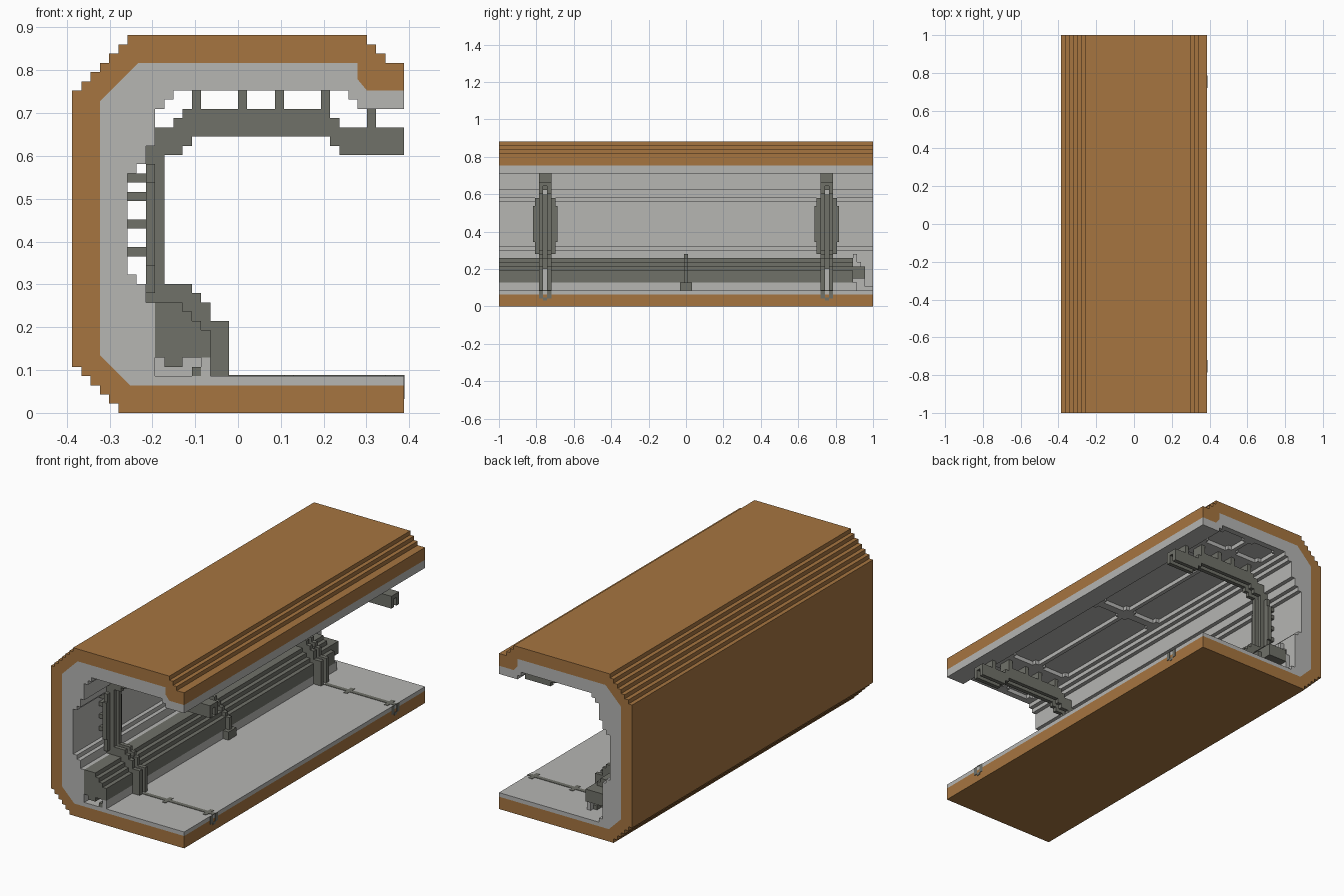
import bpy, bmesh

old = bpy.data.objects.get("Cube")
if old:
    bpy.data.objects.remove(old, do_unlink=True)

V = 2 / 93          # grid unit: section is 36 x 41 units, 93 long
END = 46.5


def material(name, rgb):
    m = bpy.data.materials.new(name)
    m.diffuse_color = (*rgb, 1)
    m.use_nodes = True
    m.node_tree.nodes["Principled BSDF"].inputs["Base Color"].default_value = (*rgb, 1)
    return m


BROWN = material("brown shell", (0.381, 0.178, 0.051))
LIGHT = material("light grey lining", (0.465, 0.465, 0.45))
DARK = material("dark grey metal", (0.162, 0.165, 0.141))


def extrude(name, points, y0, y1, mat):
    """Extrude an (x, z) section along y; all values in grid units."""
    bm = bmesh.new()
    face = bm.faces.new([bm.verts.new((x * V, y0 * V, z * V)) for x, z in points])
    moved = bmesh.ops.extrude_face_region(bm, geom=[face])["geom"]
    verts = [g for g in moved if isinstance(g, bmesh.types.BMVert)]
    bmesh.ops.translate(bm, verts=verts, vec=(0, (y1 - y0) * V, 0))
    bmesh.ops.recalc_face_normals(bm, faces=bm.faces)
    me = bpy.data.meshes.new(name)
    bm.to_mesh(me)
    bm.free()
    me.materials.append(mat)
    ob = bpy.data.objects.new(name, me)
    bpy.context.scene.collection.objects.link(ob)
    return ob


def box(name, x0, x1, y0, y1, z0, z1, mat):
    return extrude(name, [(x0, z0), (x1, z0), (x1, z1), (x0, z1)], y0, y1, mat)


def stairs(x, z, dx, dz, count, x_first=True):
    """Corner points of a one-unit staircase starting at (x, z)."""
    pts = [(x, z)]
    for _ in range(count):
        pts.append((x + dx, z) if x_first else (x, z + dz))
        x, z = x + dx, z + dz
        pts.append((x, z))
    return pts


# Outer shell, with stepped edges outside and a bevelled joint inside
joint = [(18, 3), (-11.7, 3), (-15, 6.3), (-15, 33.8), (-10.8, 38),
         (13, 38), (13, 36.2), (14, 35), (18, 35)]
outer = ([(18, 38), (16, 38)] + stairs(16, 39, -1, 1, 2)
         + [(-12, 41)] + stairs(-12, 40, -1, -1, 5) + [(-18, 35)]
         + stairs(-18, 5, 1, -1, 5) + [(18, 0)])
extrude("outer_shell", joint + outer, -END, END, BROWN)

# Inner lining with ledges on the wall
inner = [(18, 33), (13, 33), (13, 34), (12, 34), (12, 35), (-7, 35), (-7, 34),
         (-8, 34), (-8, 33), (-9, 33), (-9, 29), (-10, 29), (-10, 27), (-11, 27),
         (-11, 26), (-12, 26), (-12, 15), (-11, 15), (-11, 14), (-10, 14),
         (-10, 5), (-9, 5), (-9, 4), (18, 4)]
lining = extrude("inner_lining", joint + inner, -END, END, LIGHT)


# Ceiling panels sunk one unit into the lining, with notched corners
def ceiling_panel(x0, x1, y0, y1):
    bm = bmesh.new()
    outline = [(x0 + 1, y0), (x1 - 1, y0), (x1 - 1, y0 + 1), (x1, y0 + 1),
               (x1, y1 - 1), (x1 - 1, y1 - 1), (x1 - 1, y1), (x0 + 1, y1),
               (x0 + 1, y1 - 1), (x0, y1 - 1), (x0, y0 + 1), (x0 + 1, y0 + 1)]
    face = bm.faces.new([bm.verts.new((x * V, y * V, 34.5 * V)) for x, y in outline])
    moved = bmesh.ops.extrude_face_region(bm, geom=[face])["geom"]
    bmesh.ops.translate(bm, vec=(0, 0, 1.5 * V),
                        verts=[g for g in moved if isinstance(g, bmesh.types.BMVert)])
    bmesh.ops.recalc_face_normals(bm, faces=bm.faces)
    me = bpy.data.meshes.new("ceiling_cutter")
    bm.to_mesh(me)
    bm.free()
    me.materials.append(LIGHT)
    ob = bpy.data.objects.new("ceiling_cutter", me)
    cutters.objects.link(ob)
    ob.hide_render = True
    ob.hide_viewport = True


cutters = bpy.data.collections.new("cutters")
bpy.context.scene.collection.children.link(cutters)
cutters.hide_render = True
for x0, x1 in ((-6, 2), (3, 11)):
    for y0, y1 in ((1, 32), (38, 45), (-32, -1), (-45, -38)):
        ceiling_panel(x0, x1, y0, y1)
cut = lining.modifiers.new("ceiling panels", "BOOLEAN")
cut.operand_type = "COLLECTION"
cut.collection = cutters
cut.operation = "DIFFERENCE"
cut.solver = "EXACT"

# Conduit along the foot of the wall
conduit = [(-9, 6), (-9, 12)] + stairs(-6, 12, 1, -1, 3, False) + [(-3, 6)]
extrude("conduit", conduit, -END, 41.5, DARK)
box("conduit_end_core", -9, -4, 41.5, 44.5, 7, 10, DARK)
box("conduit_keel", -8, -6, -END, 41.5, 5, 6, DARK)
box("conduit_rail", -5, -4, -END, 41.5, 4, 5, DARK)
box("conduit_skirt", -4, -3, -END, 42.5, 4, 6, LIGHT)
box("conduit_backing", -10, -9, -END, 41.5, 5, 12, LIGHT)
for i in range(3):
    box("conduit_backing_step", -10, -9, 41.5 + i, 42.5 + i, 5, 13 - 2 * i, LIGHT)

# Bracket at the middle of the conduit
bracket = [(-10, 4), (-10, 13)] + stairs(-6, 13, 1, -1, 4, False) + [(-2, 4)]
extrude("middle_bracket", bracket, -0.5, 0.5, DARK)
box("middle_bracket_foot", -4, -1.5, -1.5, 1.5, 4, 6, DARK)

# Ribs: two side plates with a recessed core, seen from the front as a hooked arch
rib_back = [(18, 31), (11, 31), (11, 32), (10, 32), (10, 33), (-6, 33), (-6, 32),
            (-7, 32), (-7, 31), (-9, 31), (-9, 29), (-10, 29), (-10, 11)]
foot = [(-5, 11), (-5, 9), (-3, 9), (-3, 4), (-1, 4), (-1, 10), (-3, 10), (-3, 12),
        (-4, 12), (-4, 13), (-5, 13), (-5, 14), (-8, 14)]
rib_side = rib_back + foot + [(-8, 28), (-6, 28), (-6, 29), (-5, 29), (-5, 30),
                              (10, 30), (10, 29), (11, 29), (11, 28), (18, 28)]
rib_core = rib_back + [(-9, 11), (-9, 29), (-7, 29), (-7, 30), (-6, 30), (-6, 31),
                       (10, 31), (10, 30), (18, 30)]

for y in (-35, 35):
    for side in (-1, 1):
        extrude("rib_side", rib_side, y + side - 0.5, y + side + 0.5, DARK)
    extrude("rib_core", rib_core, y - 0.5, y + 0.5, DARK)
    box("rib_foot_insert", -9, -2, y - 0.5, y + 0.5, 4, 9.5, LIGHT)
    box("rib_foot_core", -9, -4, y - 0.5, y + 0.5, 9.5, 12, DARK)
    box("rib_upper_insert", -9, -8.7, y - 0.5, y + 0.5, 28, 30, LIGHT)
    # Flanges behind the upright
    box("rib_flange", -10, -9, y - 2.5, y + 2.5, 13, 27, DARK)
    box("rib_flange_middle", -10, -9, y - 3, y + 3, 16, 25, DARK)
    # Struts to the ceiling and to the wall
    for x in (-5, 0, 4, 9):
        box("ceiling_strut", x, x + 1, y - 1.5, y + 1.5, 33, 35, DARK)
    box("ceiling_strut_front", 14, 15, y - 1.5, y + 1.5, 31, 33, DARK)
    for z in (17, 20, 23, 25):
        box("wall_strut", -12, -10, y - 1.5, y + 1.5, z, z + 1, DARK)
    # Floor seam and its clip on the open edge
    box("floor_seam", -1, 18.1, y - 0.5, y + 0.5, 3.9, 4.1, DARK)
    for side in (-1, 1):
        box("floor_clip", 17.9, 18.1, y + side - 0.5, y + side + 0.5, 2, 4, DARK)
        for x in (5, 16):
            box("floor_seam_tab", x, x + 1, y + side - 0.5, y + side + 0.5, 3.9, 4.1, DARK)
    box("floor_clip_base", 17.9, 18.1, y - 0.5, y + 0.5, 1.5, 2.2, DARK)
